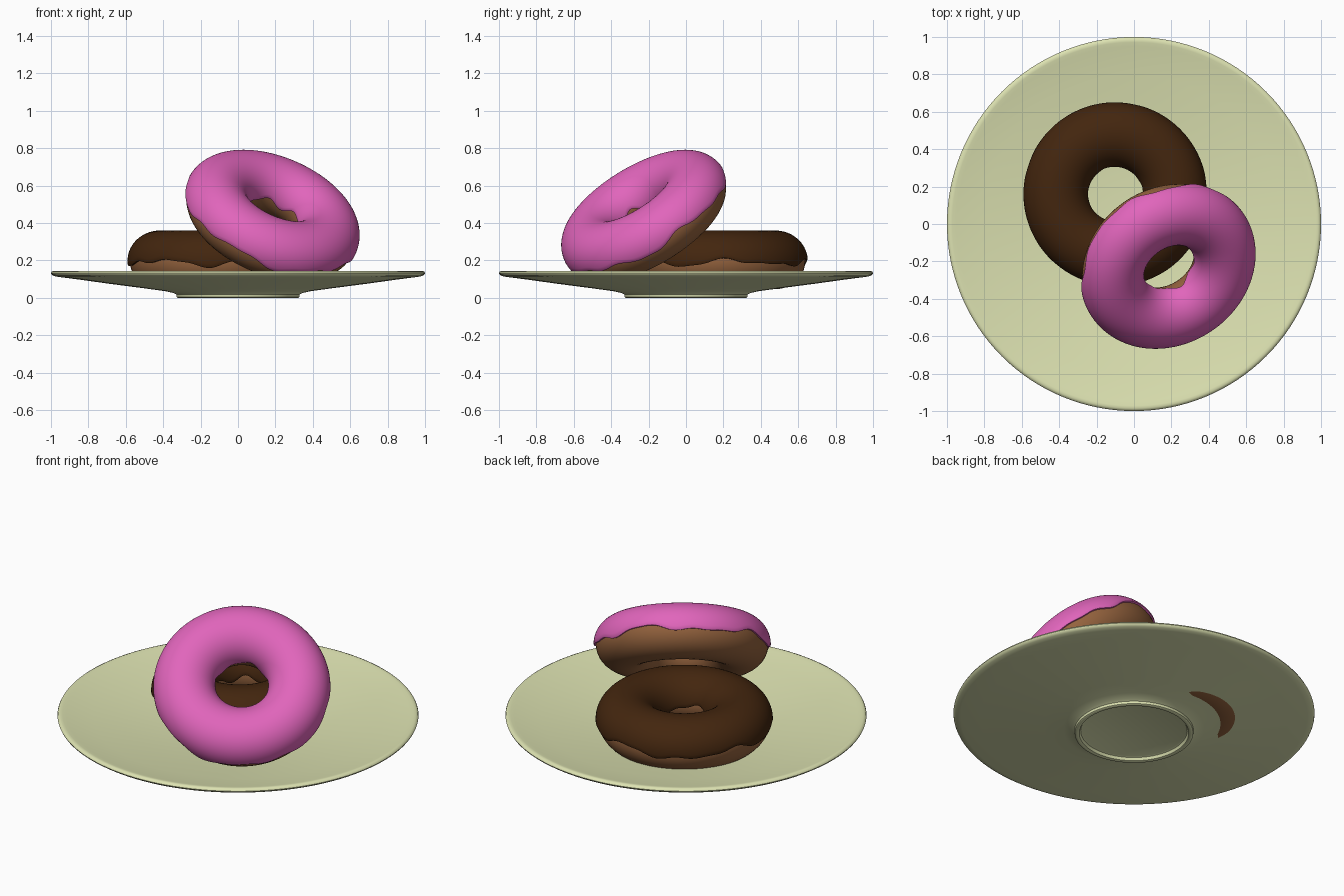
import bpy, math
from math import sin, cos, pi, radians

if "Cube" in bpy.data.objects:
    bpy.data.objects.remove(bpy.data.objects["Cube"])


def material(name, rgb):
    m = bpy.data.materials.new(name)
    m.diffuse_color = (*rgb, 1)
    m.use_nodes = True
    m.node_tree.nodes["Principled BSDF"].inputs["Base Color"].default_value = m.diffuse_color
    return m


CREAM = material("cream_glaze", (0.72, 0.76, 0.44))
DOUGH = material("baked_dough", (0.30, 0.125, 0.048))
CHOCOLATE = material("chocolate_icing", (0.056, 0.019, 0.0045))
PINK = material("pink_icing", (0.75, 0.13, 0.50))


def ring_mesh(name, section, segments, closed, mat, loc=(0, 0, 0), rot=(0, 0, 0)):
    """Sweep section(angle) -> [(r, z), ...] around z."""
    verts, faces = [], []
    for i in range(segments):
        u = 2 * pi * i / segments
        pts = section(u)
        verts += [(r * cos(u), r * sin(u), z) for r, z in pts]
    n = len(pts)
    for i in range(segments):
        a, b = i * n, (i + 1) % segments * n
        for j in range(n if closed else n - 1):
            k = (j + 1) % n
            faces.append((a + j, b + j, b + k, a + k))
    if not closed:  # cap both ends of the profile
        faces.append([i * n for i in reversed(range(segments))])
        faces.append([i * n + n - 1 for i in range(segments)])
    me = bpy.data.meshes.new(name)
    me.from_pydata(verts, [], faces)
    me.materials.append(mat)
    ob = bpy.data.objects.new(name, me)
    bpy.context.collection.objects.link(ob)
    ob.location, ob.rotation_euler = loc, rot
    bpy.ops.object.select_all(action='DESELECT')
    ob.select_set(True)
    bpy.context.view_layer.objects.active = ob
    bpy.ops.object.shade_smooth_by_angle(angle=radians(40))
    return ob


# Plate: underside recess, foot ring, sloping bowl and rounded rim
PLATE = [(0.285, 0.022), (0.295, 0.018), (0.303, 0.003), (0.312, 0), (0.322, 0),
         (0.328, 0.004), (0.330, 0.018), (0.345, 0.026), (0.39, 0.036),
         (0.50, 0.051), (0.70, 0.077), (0.85, 0.098), (0.96, 0.112),
         (0.985, 0.117), (0.997, 0.125), (1.0, 0.132), (0.996, 0.140),
         (0.985, 0.145), (0.972, 0.144), (0.95, 0.139), (0.80, 0.114),
         (0.60, 0.086), (0.40, 0.061), (0.30, 0.053), (0.15, 0.049)]
ring_mesh("plate", lambda u: PLATE, 128, False, CREAM)

# Doughnuts: elliptical dough ring plus an icing shell with a wavy lower edge
R, A, B, THICK = 0.318, 0.160, 0.150, 0.013


def dough_section(u):
    return [(R + A * cos(t), B * sin(t)) for t in (2 * pi * j / 40 for j in range(40))]


def icing_section(phase):
    def section(u):
        outer = -0.04 + 0.09 * sin(5 * u + phase) + 0.06 * sin(9 * u + 2 * phase) + 0.03 * sin(16 * u)
        inner = 0.02 + 0.10 * sin(4 * u + phase) + 0.06 * sin(7 * u)
        t0, t1 = outer, pi - inner
        pts = [(R + (A - 0.004) * cos(t0 - 0.02), (B - 0.004) * sin(t0 - 0.02)),
               (R + (A + THICK * 0.7) * cos(t0 - 0.02), (B + THICK * 0.7) * sin(t0 - 0.02))]
        for j in range(33):
            t = t0 + 0.03 + (t1 - t0 - 0.06) * j / 32
            pts.append((R + (A + THICK) * cos(t), (B + THICK) * sin(t)))
        pts += [(R + (A + THICK * 0.7) * cos(t1 + 0.02), (B + THICK * 0.7) * sin(t1 + 0.02)),
                (R + (A - 0.004) * cos(t1 + 0.02), (B - 0.004) * sin(t1 + 0.02))]
        return pts
    return section


def doughnut(name, mat, phase, loc, rot):
    ring_mesh(name + "_dough", dough_section, 96, True, DOUGH, loc, rot)
    ring_mesh(name + "_icing", icing_section(phase), 160, True, mat, loc, rot)


doughnut("flat_doughnut", CHOCOLATE, 0.6, (-0.10, 0.16, 0.197), (0, 0, 0))
doughnut("leaning_doughnut", PINK, 2.1, (0.18, -0.22, 0.434), (radians(37), 0, radians(35)))
